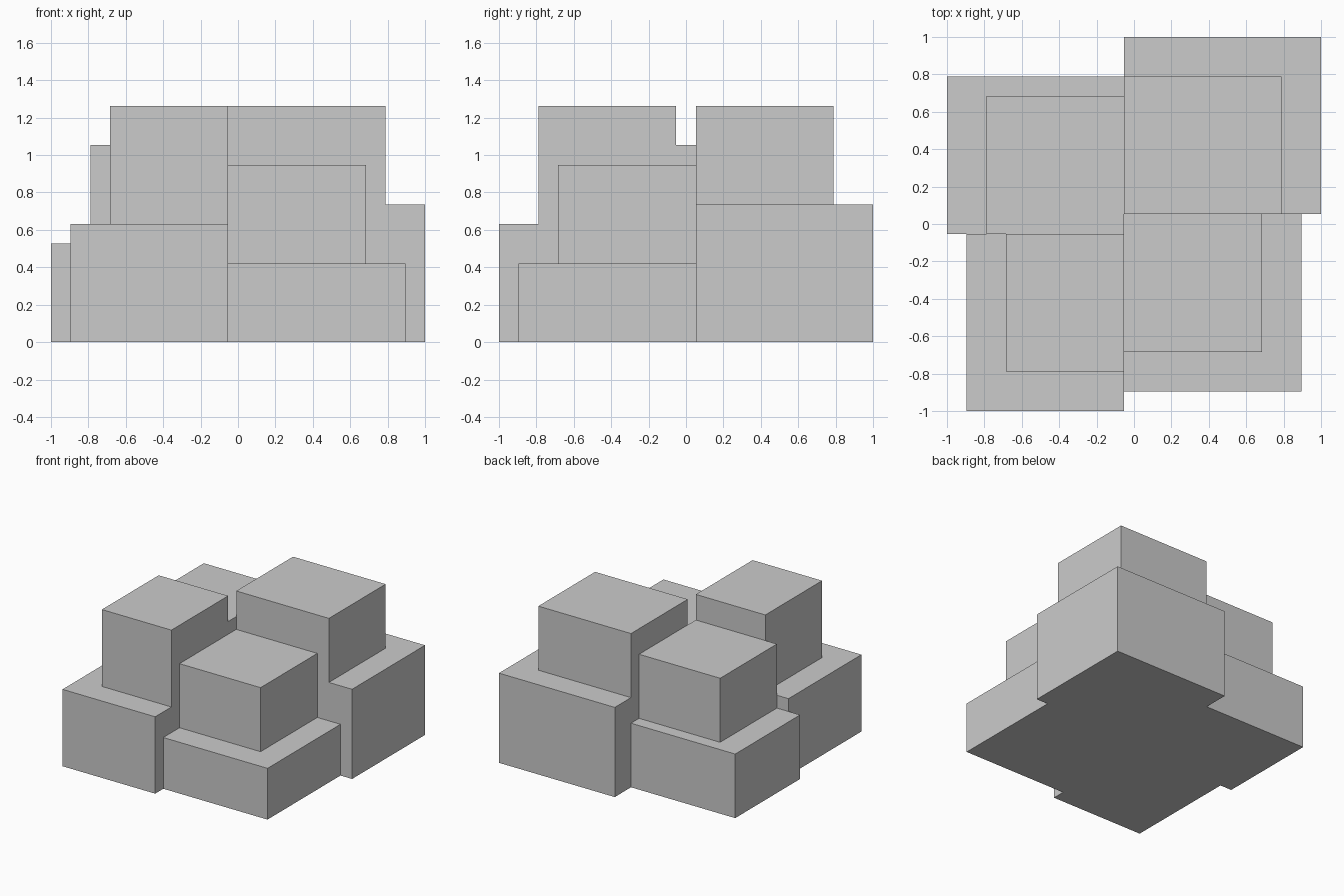
import bpy, bmesh, math

if "Cube" in bpy.data.objects:
    bpy.data.objects.remove(bpy.data.objects["Cube"])

U = 2 / 19  # the model sits on a 19-unit square layout


def add_box(name, x0, x1, y0, y1, z1):
    """Box standing on the floor, given in layout units."""
    bm = bmesh.new()
    bmesh.ops.create_cube(bm, size=1)
    for v in bm.verts:
        v.co.x = (x0 if v.co.x < 0 else x1) * U
        v.co.y = (y0 if v.co.y < 0 else y1) * U
        v.co.z = (0 if v.co.z < 0 else z1) * U
    mesh = bpy.data.meshes.new(name)
    bm.to_mesh(mesh)
    bm.free()
    ob = bpy.data.objects.new(name, mesh)
    bpy.context.collection.objects.link(ob)
    return ob


# Four two-step towers in a pinwheel: base and upper block of each
boxes = [
    add_box("stepped_block", -.5, 9.5, .5, 9.5, 7),          # back right base
    add_box("back_right_upper", -.5, 7.5, .5, 7.5, 12),
    add_box("front_right_base", -.5, 8.5, -8.5, .5, 4),
    add_box("front_right_upper", -.5, 6.5, -6.5, .5, 9),
    add_box("front_left_base", -8.5, -.5, -9.5, -.5, 6),
    add_box("front_left_upper", -6.5, -.5, -7.5, -.5, 12),
    add_box("back_left_base", -9.5, -.5, -.5, 7.5, 5),
    add_box("back_left_upper", -7.5, -.5, -.5, 6.5, 10),
]

# Merge everything into one solid
body, parts = boxes[0], boxes[1:]
for part in parts:
    mod = body.modifiers.new("join_" + part.name, 'BOOLEAN')
    mod.operation = 'UNION'
    mod.solver = 'EXACT'
    mod.object = part
bpy.context.view_layer.update()
deps = bpy.context.evaluated_depsgraph_get()
merged = bpy.data.meshes.new_from_object(body.evaluated_get(deps))
body.modifiers.clear()
body.data = merged
for part in parts:
    bpy.data.objects.remove(part)

# Clean up flat faces
bm = bmesh.new()
bm.from_mesh(merged)
bmesh.ops.remove_doubles(bm, verts=bm.verts, dist=1e-4)
bmesh.ops.dissolve_limit(bm, angle_limit=math.radians(1), verts=bm.verts, edges=bm.edges)
bmesh.ops.recalc_face_normals(bm, faces=bm.faces)
bm.to_mesh(merged)
bm.free()
